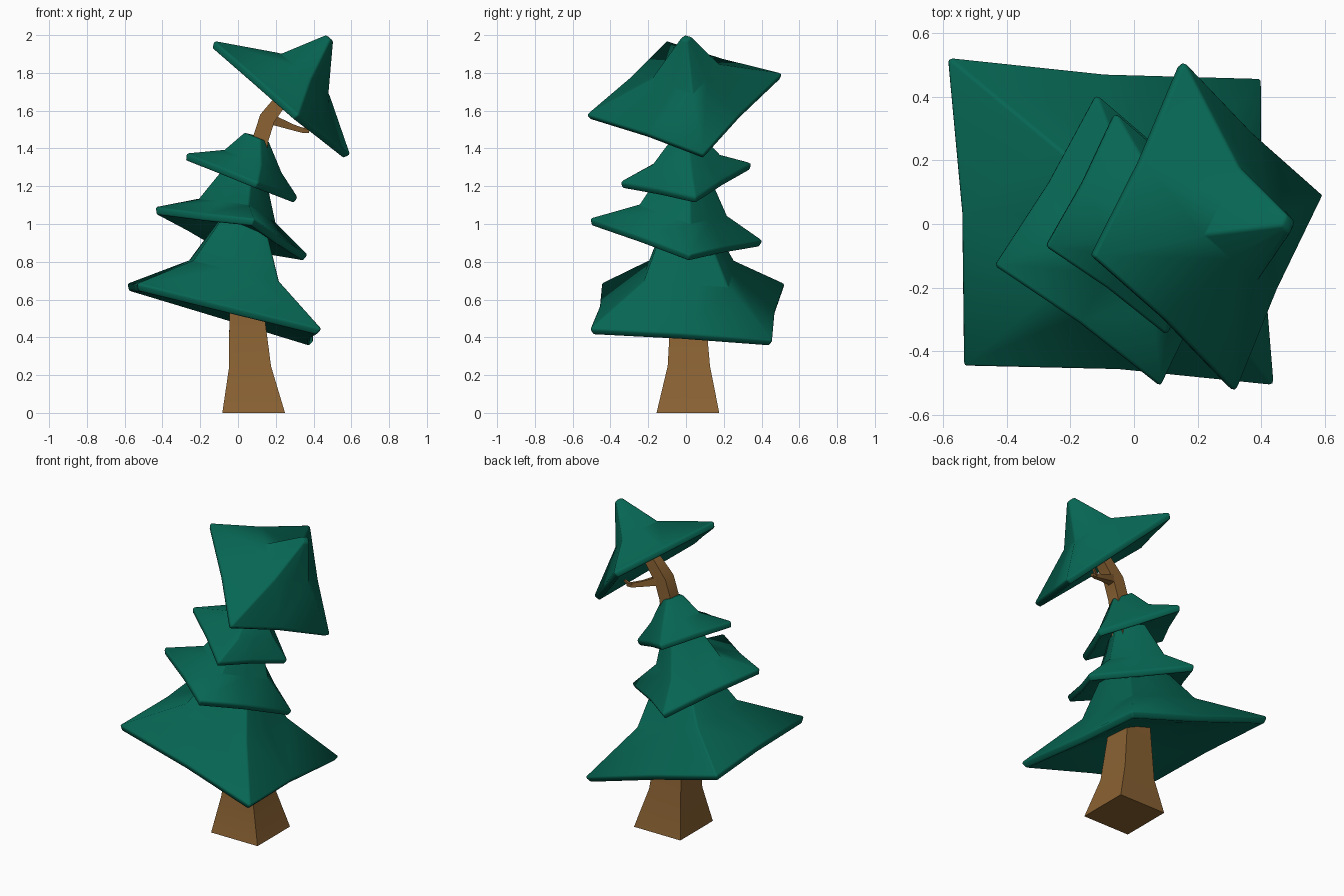
import bpy, bmesh, math
from mathutils import Vector

if "Cube" in bpy.data.objects:
    bpy.data.objects.remove(bpy.data.objects["Cube"])


def material(name, rgb):
    m = bpy.data.materials.new(name)
    m.diffuse_color = (*rgb, 1)
    m.use_nodes = True
    m.node_tree.nodes["Principled BSDF"].inputs["Base Color"].default_value = m.diffuse_color
    return m


GREEN = material("pine green", (0.002, 0.132, 0.086))
BROWN = material("bark brown", (0.255, 0.122, 0.033))


def loft(name, rings, mat, angle, bevel=0):
    """Skin a list of equal-length point rings and cap both ends."""
    bm = bmesh.new()
    vr = [[bm.verts.new(p) for p in r] for r in rings]
    n = len(vr[0])
    for a, b in zip(vr, vr[1:]):
        for i in range(n):
            j = (i + 1) % n
            bm.faces.new((a[i], a[j], b[j], b[i]))
    for r in (vr[0], vr[-1]):
        bm.faces.new(r)
    bmesh.ops.recalc_face_normals(bm, faces=bm.faces)
    me = bpy.data.meshes.new(name)
    bm.to_mesh(me)
    bm.free()
    me.materials.append(mat)
    ob = bpy.data.objects.new(name, me)
    bpy.context.collection.objects.link(ob)
    bpy.ops.object.select_all(action='DESELECT')
    ob.select_set(True)
    bpy.context.view_layer.objects.active = ob
    if bevel:
        mod = ob.modifiers.new("soft rim", 'BEVEL')
        mod.width = bevel
        mod.segments = 2
        mod.limit_method = 'ANGLE'
        mod.angle_limit = math.radians(55)
        bpy.ops.object.modifier_apply(modifier=mod.name)
    bpy.ops.object.shade_smooth_by_angle(angle=math.radians(angle))
    return ob


def tier(name, corners, mid, mid_s, top, top_s, k=1.03):
    """Drooping four-cornered skirt: shallow hollow underside, rim, shoulder, top."""
    cs = [Vector(c) for c in corners]
    centre = sum(cs, Vector()) / 4
    mid, top = Vector(mid), Vector(top)
    axis = (cs[2] - cs[0]).cross(cs[3] - cs[1]).normalized()
    if axis.z < 0:
        axis = -axis

    def ring(c, s, k):
        pts = []
        for i in range(4):
            a, b = cs[i] - centre, cs[(i + 1) % 4] - centre
            pts += [c + a * s, c + (a + b) * 0.5 * s * k]
        return pts

    rings = [ring(centre.lerp(mid, 0.32), 0.25, 1),
             ring(centre.lerp(mid, 0.22), 0.5, 1),
             ring(centre - axis * 0.025, 0.98, 0.96),
             ring(centre + axis * 0.012, 1.018, 0.96),
             ring(mid, mid_s, k),
             ring(top, top_s, k)]
    return loft(name, rings, GREEN, 60, 0.01)


# foliage tiers, bottom to top
tier("foliage_bottom",
     [(-0.58, 0.515, 0.67), (0.39, 0.45, 0.375), (0.43, -0.50, 0.435), (-0.53, -0.44, 0.67)],
     (-0.02, 0.015, 0.745), 0.47, (0.03, 0.0, 1.01), 0.23)
tier("foliage_lower_middle",
     [(-0.435, -0.13, 1.075), (-0.12, 0.40, 0.90), (0.36, 0.02, 0.825), (0.08, -0.505, 1.015)],
     (0.0, -0.015, 1.07), 0.52, (0.045, 0.0, 1.28), 0.27)
tier("foliage_upper_middle",
     [(-0.275, -0.07, 1.36), (-0.06, 0.345, 1.31), (0.31, 0.05, 1.13), (0.10, -0.345, 1.21)],
     (0.08, 0.0, 1.335), 0.53, (0.10, 0.0, 1.46), 0.23)
tier("foliage_top",
     [(-0.13, -0.10, 1.955), (0.15, 0.505, 1.785), (0.58, 0.09, 1.36), (0.31, -0.52, 1.57)],
     (0.355, 0.0, 1.80), 0.36, (0.485, 0.0, 1.985), 0.06, 1.0)


def limb(name, path):
    """Square-section limb along (x, y, z, half width) points."""
    ps = [Vector(p[:3]) for p in path]
    rings = []
    for i, p in enumerate(ps):
        t = ps[min(i + 1, len(ps) - 1)] - ps[max(i - 1, 0)]
        if p.z == 0:
            t = Vector((0, 0, 1))
        u = Vector((0, 1, 0)).cross(t).normalized()
        v = t.normalized().cross(u)
        h = path[i][3]
        rings.append([p + (u * a + v * b) * h
                      for a, b in ((1, 1), (-1, 1), (-1, -1), (1, -1))])
    return loft(name, rings, BROWN, 40)


# trunk with flared foot and bent top
limb("trunk", [(0.083, 0.01, 0, 0.166), (0.063, 0.015, 0.24, 0.112),
               (0.045, 0.01, 0.55, 0.09), (0.04, 0, 0.95, 0.07),
               (0.09, 0, 1.28, 0.045), (0.12, 0, 1.45, 0.042),
               (0.155, 0, 1.56, 0.042), (0.225, 0, 1.65, 0.036),
               (0.33, 0, 1.76, 0.025)])
# bare branch and twig under the top tier
limb("branch", [(0.14, 0.0, 1.555, 0.03), (0.20, 0.02, 1.545, 0.024),
                (0.28, 0.045, 1.515, 0.016), (0.345, 0.06, 1.495, 0.013),
                (0.375, 0.065, 1.49, 0.008)])
limb("twig", [(0.335, 0.06, 1.495, 0.010), (0.36, 0.075, 1.505, 0.008),
              (0.38, 0.085, 1.525, 0.006)])
